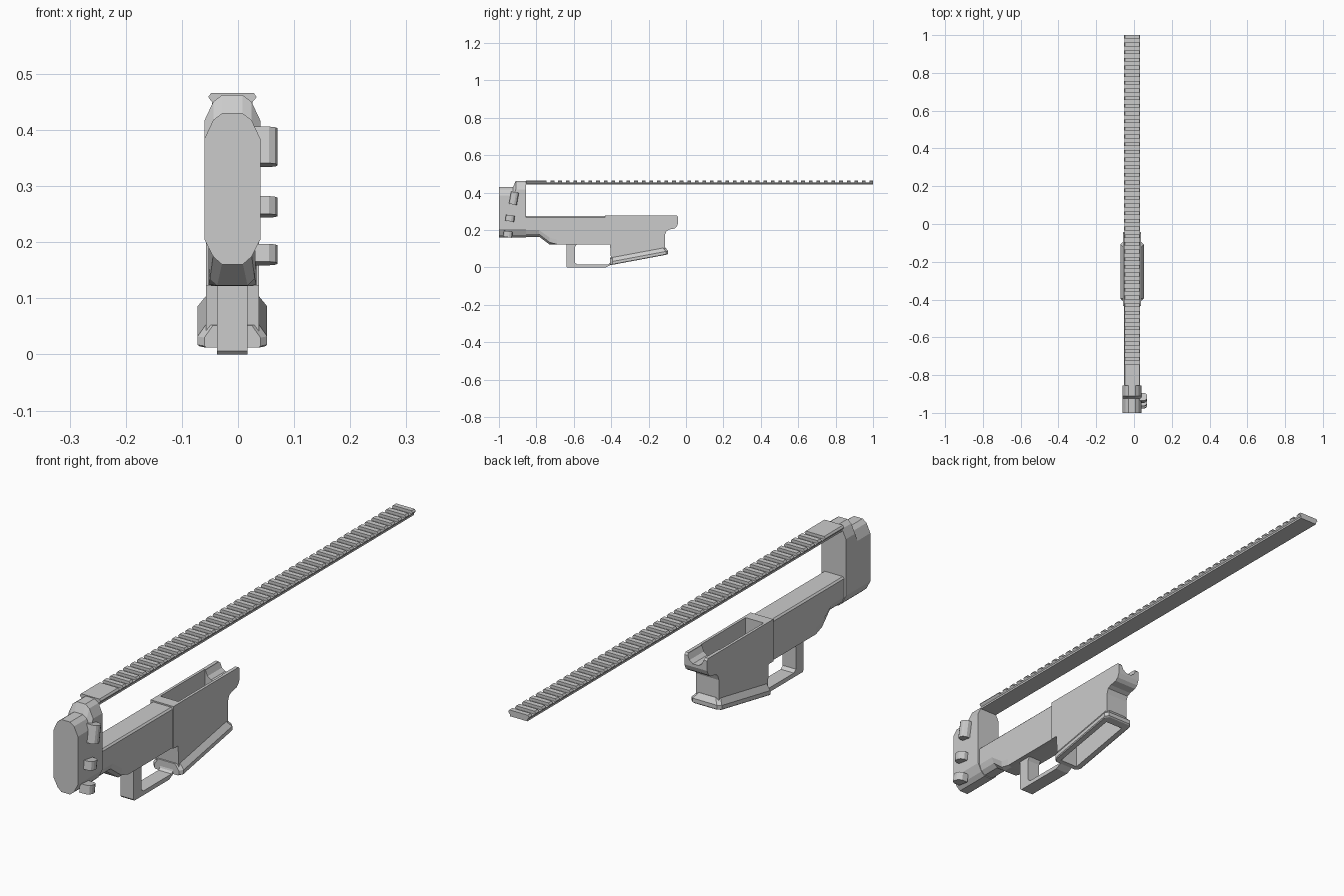
import bpy, bmesh, math
from mathutils import Matrix, Vector

if "Cube" in bpy.data.objects:
    bpy.data.objects.remove(bpy.data.objects["Cube"])

CX = -0.01  # centre plane of the symmetric parts


def loft(name, rings):
    """Skin closed rings of 3D points and cap both ends."""
    bm = bmesh.new()
    vr = [[bm.verts.new(p) for p in r] for r in rings]
    n = len(vr[0])
    for a, b in zip(vr, vr[1:]):
        for i in range(n):
            j = (i + 1) % n
            bm.faces.new((a[i], a[j], b[j], b[i]))
    bm.faces.new(vr[0])
    bm.faces.new(vr[-1])
    bmesh.ops.recalc_face_normals(bm, faces=bm.faces)
    me = bpy.data.meshes.new(name)
    bm.to_mesh(me)
    bm.free()
    ob = bpy.data.objects.new(name, me)
    bpy.context.collection.objects.link(ob)
    return ob


def ring(half, y):
    """Mirror a top-to-bottom half outline (half width, z) into a ring at y."""
    return ([(CX + w, y, z) for w, z in half] +
            [(CX - w, y, z) for w, z in reversed(half)])


def side_prism(name, yz, hw):
    """Side outline extruded across x."""
    return loft(name, [[(CX + s * hw, y, z) for y, z in yz] for s in (-1, 1)])


def boolean(ob, other, op):
    m = ob.modifiers.new(op, 'BOOLEAN')
    m.operation, m.object, m.solver = op, other, 'EXACT'
    bpy.context.view_layer.objects.active = ob
    bpy.ops.object.modifier_apply(modifier=m.name)
    bpy.data.objects.remove(other)


# Rear tower with a stepped, chamfered top
def tower_half(top):
    return [(.018, top), (.034, top - .012), (.05, top - .046),
            (.05, .205), (.034, .174), (.018, .16)]


loft("rear_tower", [ring(tower_half(t), y) for y, t in
                    ((-1, .43), (-.925, .43), (-.91, .4625), (-.856, .4625))])

# Three side lugs on the tower
for i, (y, z, h, w, tilt) in enumerate(((-.92, .37, .066, .021, -10),
                                        (-.941, .263, .032, .024, -8),
                                        (-.952, .178, .032, .024, -8))):
    outline = [(.03, -w), (.055, -w), (.066, -w * .7), (.07, -w * .3),
               (.07, w * .3), (.066, w * .7), (.055, w), (.03, w)]
    lug = loft(f"side_lug_{i + 1}", [[(px, py, s * h / 2) for px, py in outline]
                                     for s in (-1, 1)])
    lug.data.transform(Matrix.Translation((0, y, z)) @
                       Matrix.Rotation(math.radians(tilt), 4, 'X'))

# Top rail: continuous base plus cross teeth
base = [(.0405, .455), (.036, .45), (.036, .443)]
tooth = [(.038, .466), (.043, .459), (.0405, .455)]
loft("rail_base", [ring(base, y) for y in (-.856, 1)])
pitch, slot, start, count = .0406, .0213, -.745, 43
spans, y0 = [], -.856
for i in range(count):
    s = start + i * pitch
    spans.append((y0, s))
    y0 = s + slot
spans.append((y0, 1))
for i, span in enumerate(spans):
    loft(f"rail_tooth_{i + 1}", [ring(tooth, y) for y in span])

# Front receiver deck, its belly blending from rounded to square
def deck_half(a, b, c):
    return [(.037, .274), (.043, .268), (.043, a), (c, b), (.018, b - .012)]


deck = loft("receiver_deck", [
    ring([(.037, .274), (.043, .268), (.043, .2), (.034, .178), (.018, .164)], -.86),
    ring([(.037, .274), (.043, .268), (.043, .2), (.034, .178), (.018, .164)], -.785),
    ring([(.037, .274), (.043, .268), (.043, .16), (.04, .135), (.027, .123)], -.73),
    ring([(.037, .274), (.043, .268), (.043, .15), (.043, .124), (.027, .122)], -.69),
    ring([(.037, .274), (.043, .268), (.043, .15), (.043, .124), (.027, .122)], -.42)])

# Magazine well with end lip
well = side_prism("magazine_well", [
    (-.433, .279), (-.05, .279), (-.043, .272), (-.043, .235), (-.05, .218),
    (-.062, .208), (-.09, .203), (-.105, .195), (-.112, .175), (-.112, .075),
    (-.4, .021), (-.406, .122), (-.433, .122)], .047)


# Flared collar around the slanted mouth
def collar_ring(w, y0, y1, lift):
    c = .012
    pts = [(w, y0 + c), (w, y1 - c), (w - c, y1), (c - w, y1),
           (-w, y1 - c), (-w, y0 + c), (c - w, y0), (w - c, y0)]
    return [(CX + x, y, .012 + lift + .187 * (y + .406)) for x, y in pts]


collar = loft("collar", [collar_ring(.058, -.406, -.1, 0),
                         collar_ring(.062, -.406, -.096, .003),
                         collar_ring(.062, -.406, -.096, .018),
                         collar_ring(.0465, -.406, -.111, .04)])
boolean(well, collar, 'UNION')

# Hollow the well and cut the saddle in the lip
pocket = side_prism("pocket_cutter", [(-.39, -.1), (-.128, -.1),
                                      (-.128, .4), (-.39, .4)], .037)
boolean(well, pocket, 'DIFFERENCE')
saddle = loft("saddle_cutter", [ring([(.034, .32), (.034, .275), (.026, .256),
                                      (.012, .246)], y) for y in (-.14, 0)])
boolean(well, saddle, 'DIFFERENCE')

# Trigger guard loop
guard = side_prism("trigger_guard", [
    (-.64, .124), (-.64, .006), (-.634, 0), (-.43, 0), (-.404, .013),
    (-.404, .034), (-.408, .022), (-.416, .016), (-.582, .016), (-.594, .026),
    (-.594, .108), (-.585, .124)], .027)
